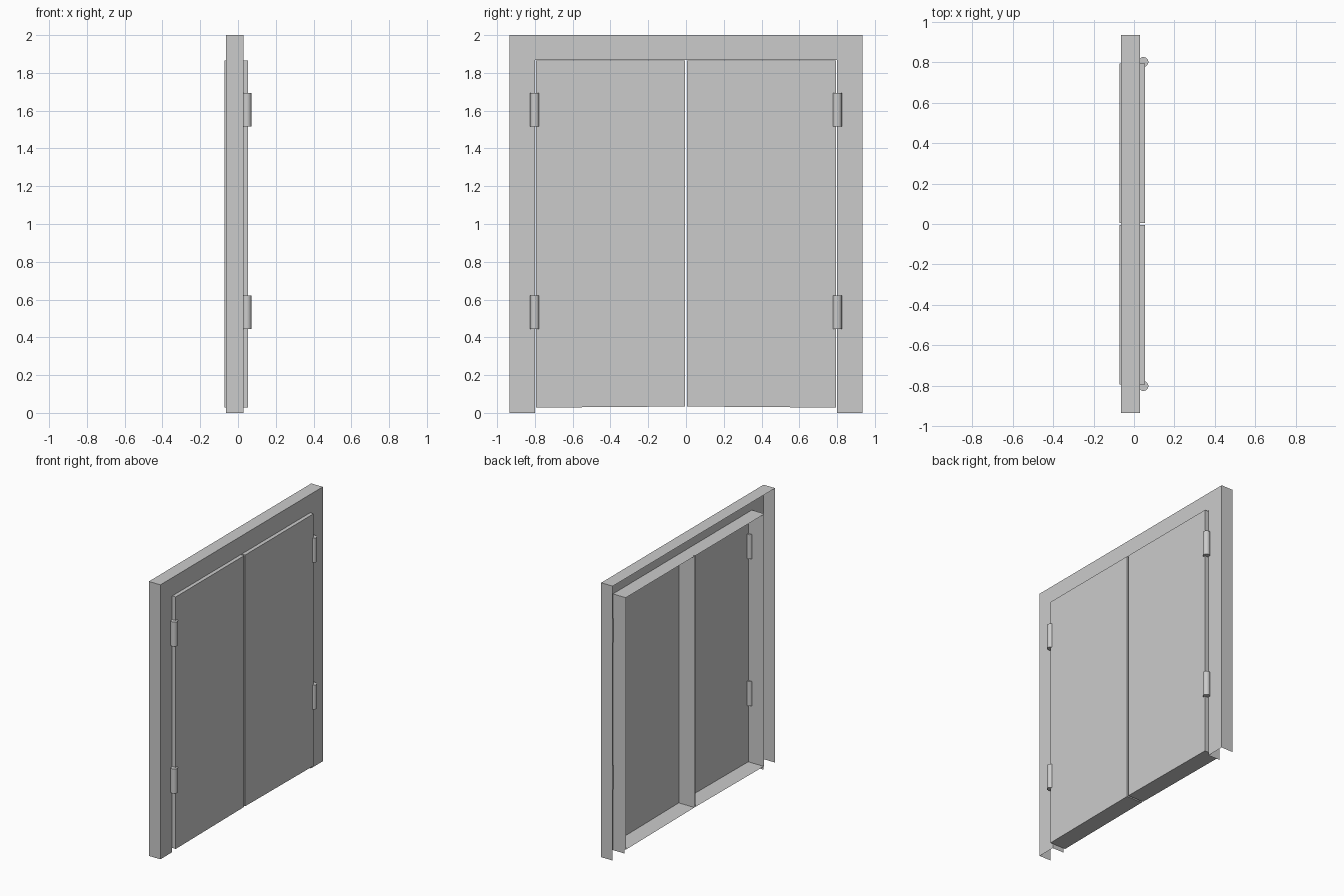
import bpy, bmesh, math

if "Cube" in bpy.data.objects:
    bpy.data.objects.remove(bpy.data.objects["Cube"])

FRONT, BACK = 0.029, -0.064            # frame depth
DOOR_FRONT, DOOR_BACK = 0.054, -0.072  # door depth


def to_object(name, bm, normals=False):
    if normals:
        bmesh.ops.recalc_face_normals(bm, faces=bm.faces)
    mesh = bpy.data.meshes.new(name)
    bm.to_mesh(mesh)
    bm.free()
    ob = bpy.data.objects.new(name, mesh)
    bpy.context.collection.objects.link(ob)
    return ob


# Frame: folded sheet channel (inner jamb, front face, outer wall), open at back
def door_frame():
    bm = bmesh.new()
    section = [((0.80, 1.867), BACK), ((0.80, 1.867), FRONT),
               ((0.935, 2.0), FRONT), ((0.935, 2.0), BACK)]
    rows = []
    for (w, h), x in section:
        path = [(-w, 0), (-w, h), (w, h), (w, 0)]
        rows.append([bm.verts.new((x, y, z)) for y, z in path])
    for a, b in zip(rows, rows[1:]):
        for i in range(3):
            bm.faces.new((a[i], b[i], b[i + 1], a[i + 1]))
    bm.normal_update()
    # make the front sheet face outward
    front = [f for f in bm.faces if abs(f.normal.x) > 0.9]
    if front[0].normal.x < 0:
        bmesh.ops.reverse_faces(bm, faces=bm.faces)
    to_object("door_frame", bm)


# Door leaf: shallow tray with an open back and slightly rising bottom edge
def door(name, side):
    bm = bmesh.new()
    outline = [(0.006, 0.034), (0.794, 0.028), (0.794, 1.865), (0.006, 1.865)]
    front, back = [[bm.verts.new((x, side * y, z)) for y, z in outline]
                   for x in (DOOR_FRONT, DOOR_BACK)]
    faces = [bm.faces.new(front)]
    for i in range(4):
        j = (i + 1) % 4
        faces.append(bm.faces.new((front[j], front[i], back[i], back[j])))
    bm.normal_update()
    if faces[0].normal.x < 0:
        bmesh.ops.reverse_faces(bm, faces=faces)
    to_object(name, bm)


# Hinge: upright barrel
def hinge(name, y, z):
    bpy.ops.mesh.primitive_cylinder_add(vertices=14, radius=0.0245, depth=0.178,
                                        location=(0.0467, y, z))
    bpy.context.object.name = name
    bpy.ops.object.shade_smooth_by_angle(angle=math.radians(40))


door_frame()
for label, side in (("left", -1), ("right", 1)):
    door(label + "_door", side)
    for level, z in (("lower", 0.533), ("upper", 1.604)):
        hinge(f"{label}_{level}_hinge", side * 0.801, z)
